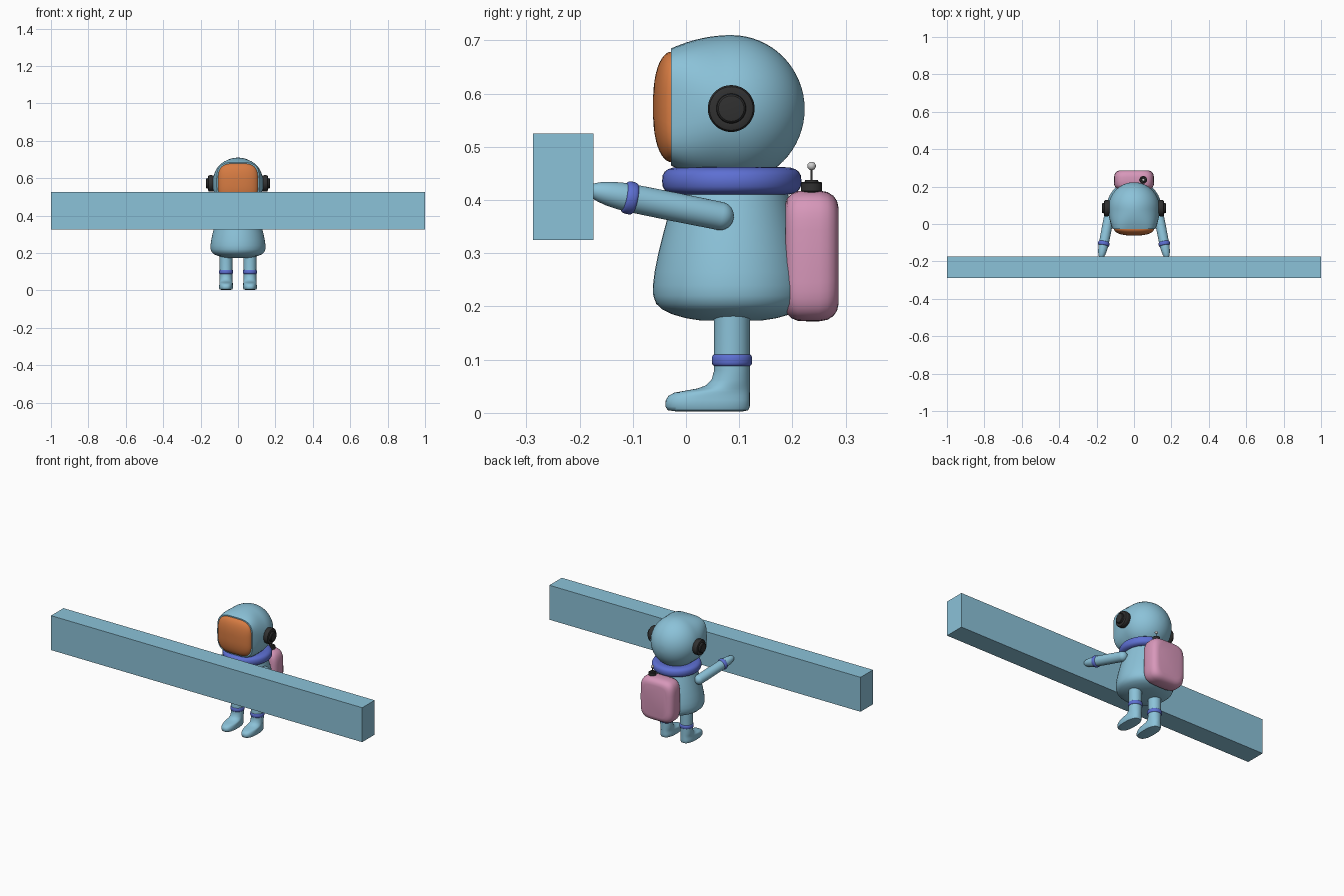
import bpy, bmesh
from math import sin, cos, pi, radians, copysign, sqrt
from mathutils import Vector as V

if "Cube" in bpy.data.objects:
    bpy.data.objects.remove(bpy.data.objects["Cube"])

X, Y, Z = V((1, 0, 0)), V((0, 1, 0)), V((0, 0, 1))


def material(name, rgb):
    m = bpy.data.materials.new(name)
    m.diffuse_color = (*rgb, 1)
    m.use_nodes = True
    m.node_tree.nodes["Principled BSDF"].inputs["Base Color"].default_value = m.diffuse_color
    return m


BLUE = material("suit_blue", (0.26, 0.54, 0.69))
ORANGE = material("visor_orange", (0.68, 0.2, 0.055))
VIOLET = material("trim_violet", (0.11, 0.16, 0.65))
PINK = material("pack_pink", (0.68, 0.31, 0.49))
DARK = material("rubber_dark", (0.03, 0.03, 0.03))


def ring(c, u, v, n=2.0, count=48):
    """Superellipse ring of points around c, spanned by half-axes u and v."""
    pts = []
    for i in range(count):
        a = 2 * pi * i / count
        p = copysign(abs(cos(a)) ** (2 / n), cos(a))
        q = copysign(abs(sin(a)) ** (2 / n), sin(a))
        pts.append(V(c) + u * p + v * q)
    return pts


def loft(name, rings, mat, closed=False, angle=35):
    """Skin a list of rings, capping the ends or closing the loop."""
    bm = bmesh.new()
    loops = [[bm.verts.new(p) for p in r] for r in rings]
    pairs = list(zip(loops, loops[1:]))
    if closed:
        pairs.append((loops[-1], loops[0]))
    else:
        bm.faces.new(loops[0])
        bm.faces.new(loops[-1])
    for a, b in pairs:
        for i in range(len(a)):
            j = (i + 1) % len(a)
            bm.faces.new((a[i], a[j], b[j], b[i]))
    bmesh.ops.recalc_face_normals(bm, faces=bm.faces)
    me = bpy.data.meshes.new(name)
    bm.to_mesh(me)
    bm.free()
    ob = bpy.data.objects.new(name, me)
    bpy.context.collection.objects.link(ob)
    if mat:
        me.materials.append(mat)
    bpy.context.view_layer.objects.active = ob
    ob.select_set(True)
    bpy.ops.object.shade_smooth_by_angle(angle=radians(angle))
    ob.select_set(False)
    return ob


def turned(name, origin, axis, profile, mat, closed=False):
    """Surface of revolution; profile is (distance along axis, radius)."""
    axis = V(axis).normalized()
    u = axis.orthogonal().normalized()
    v = axis.cross(u)
    return loft(name, [ring(V(origin) + axis * d, u * r, v * r) for d, r in profile], mat, closed)


def band(name, origin, axis, radius, half, thick, mat):
    """Rounded ring, like a cuff or collar; radius is the outer one."""
    prof = []
    for i in range(20):
        a = 2 * pi * i / 20
        prof.append((half * copysign(abs(sin(a)) ** 0.75, sin(a)),
                     radius - thick + thick * copysign(abs(cos(a)) ** 0.75, cos(a))))
    return turned(name, origin, axis, prof, mat, closed=True)


# long beam
bpy.ops.mesh.primitive_cube_add(size=1, location=(0, -0.231, 0.425))
beam = bpy.context.object
beam.name = "beam"
beam.scale = (2, 0.114, 0.2)
beam.data.materials.append(BLUE)
beam.select_set(False)

# helmet: sphere at the back, blending to a rounded square opening
rings = []
for i in range(1, 17):
    a = pi / 2 * i / 16
    rings.append(ring((0, 0.085 + 0.138 * cos(a), 0.571), X * 0.137 * sin(a), Z * 0.139 * sin(a)))
for i in range(1, 13):
    t = i / 12
    s = t * t
    rings.append(ring((0, 0.085 - 0.113 * t, 0.571 + 0.004 * s),
                      X * (0.137 - 0.023 * s), Z * (0.139 - 0.029 * s), 2 + 1.6 * s))
loft("helmet", rings, BLUE)

# bulging visor
rings = [ring((0, -0.02, 0.575), X * 0.107, Z * 0.104, 3.6)]
for i in range(11):
    a = pi / 2 * i / 11
    rings.append(ring((0, -0.027 - 0.035 * sin(a), 0.575), X * 0.107 * cos(a) ** 0.8,
                      Z * 0.104 * cos(a) ** 0.8, 3.6 - 1.2 * sin(a)))
loft("visor", rings, ORANGE)

# collar
band("collar", (0, 0.086, 0.436), Z, 0.131, 0.026, 0.035, VIOLET)

# torso
turned("torso", (0, 0.085, 0), Z,
       [(0.173, 0.02), (0.174, 0.06), (0.178, 0.085), (0.185, 0.11), (0.194, 0.129),
        (0.205, 0.141), (0.22, 0.1465), (0.24, 0.147), (0.265, 0.144), (0.3, 0.137),
        (0.34, 0.127), (0.38, 0.116), (0.41, 0.107), (0.45, 0.095)], BLUE)

# backpack
loft("backpack",
     [ring((0, y, 0.295), X * (0.107 - d), Z * (0.123 - d), 4.5) for y, d in
      [(0.187, 0.024), (0.19, 0.014), (0.198, 0.006), (0.21, 0.001), (0.23, 0),
       (0.25, 0), (0.266, 0.003), (0.277, 0.01), (0.284, 0.02), (0.287, 0.034)]], PINK, angle=50)

# antenna
top = (0.05, 0.236, 0)
turned("antenna_base", top, Z, [(0.4, 0.017), (0.416, 0.017), (0.417, 0.02), (0.432, 0.02),
                                (0.434, 0.018), (0.434, 0.013), (0.438, 0.012)], DARK)
turned("antenna_rod", top, Z, [(0.43, 0.002), (0.462, 0.002)], DARK)
turned("antenna_ball", top, Z,
       [(0.464 - 0.008 * cos(pi * i / 12), 0.008 * sin(pi * i / 12) + 1e-4) for i in range(13)], None)

for s, side in ((-1, "left"), (1, "right")):
    # ear discs
    turned(side + "_ear_disc", (0, 0.085, 0.572), (s, 0, 0),
           [(0.11, 0.041), (0.136, 0.042), (0.141, 0.044), (0.153, 0.044), (0.158, 0.041),
            (0.16, 0.036), (0.16, 0.028), (0.168, 0.027), (0.171, 0.024), (0.172, 0.018)], DARK)

    # arm reaching to the beam, with rounded ends
    a, b = V((s * 0.124, 0.089, 0.365)), V((s * 0.177, -0.185, 0.42))
    d = b - a
    L = d.length
    prof = [(0.026 * (1 - cos(pi / 2 * i / 8)), 0.0265 * sin(pi / 2 * i / 8) + 1e-4) for i in range(9)]
    prof += [(L * t, r) for t, r in [(0.4, 0.027), (0.7, 0.0265), (0.78, 0.0255), (0.86, 0.0225),
                                     (0.92, 0.0185), (0.96, 0.014), (0.99, 0.008), (1, 0.002)]]
    turned(side + "_arm", a, d, prof, BLUE)
    band(side + "_arm_cuff", a + d * 0.71, d, 0.031, 0.011, 0.007, VIOLET)

    # leg and boot: stacked slices of (height, toe y, heel y, half width)
    x = s * 0.064
    loft(side + "_leg",
         [ring((x, (f + h) / 2, z), X * w, Y * (h - f) / 2, n) for z, f, h, w, n in
          [(0.003, -0.02, 0.108, 0.026, 2.4), (0.005, -0.034, 0.117, 0.034, 2.5),
           (0.012, -0.039, 0.12, 0.037, 2.5), (0.024, -0.038, 0.12, 0.037, 2.5),
           (0.032, -0.033, 0.12, 0.036, 2.4), (0.038, -0.022, 0.12, 0.036, 2.3),
           (0.042, 0.0, 0.12, 0.035, 2.2), (0.046, 0.022, 0.12, 0.034, 2.1),
           (0.052, 0.038, 0.12, 0.034, 2), (0.062, 0.048, 0.12, 0.034, 2),
           (0.08, 0.053, 0.12, 0.034, 2), (0.2, 0.053, 0.12, 0.034, 2)]], BLUE, angle=50)
    band(side + "_leg_cuff", (x, 0.0865, 0.099), Z, 0.038, 0.011, 0.007, VIOLET)
